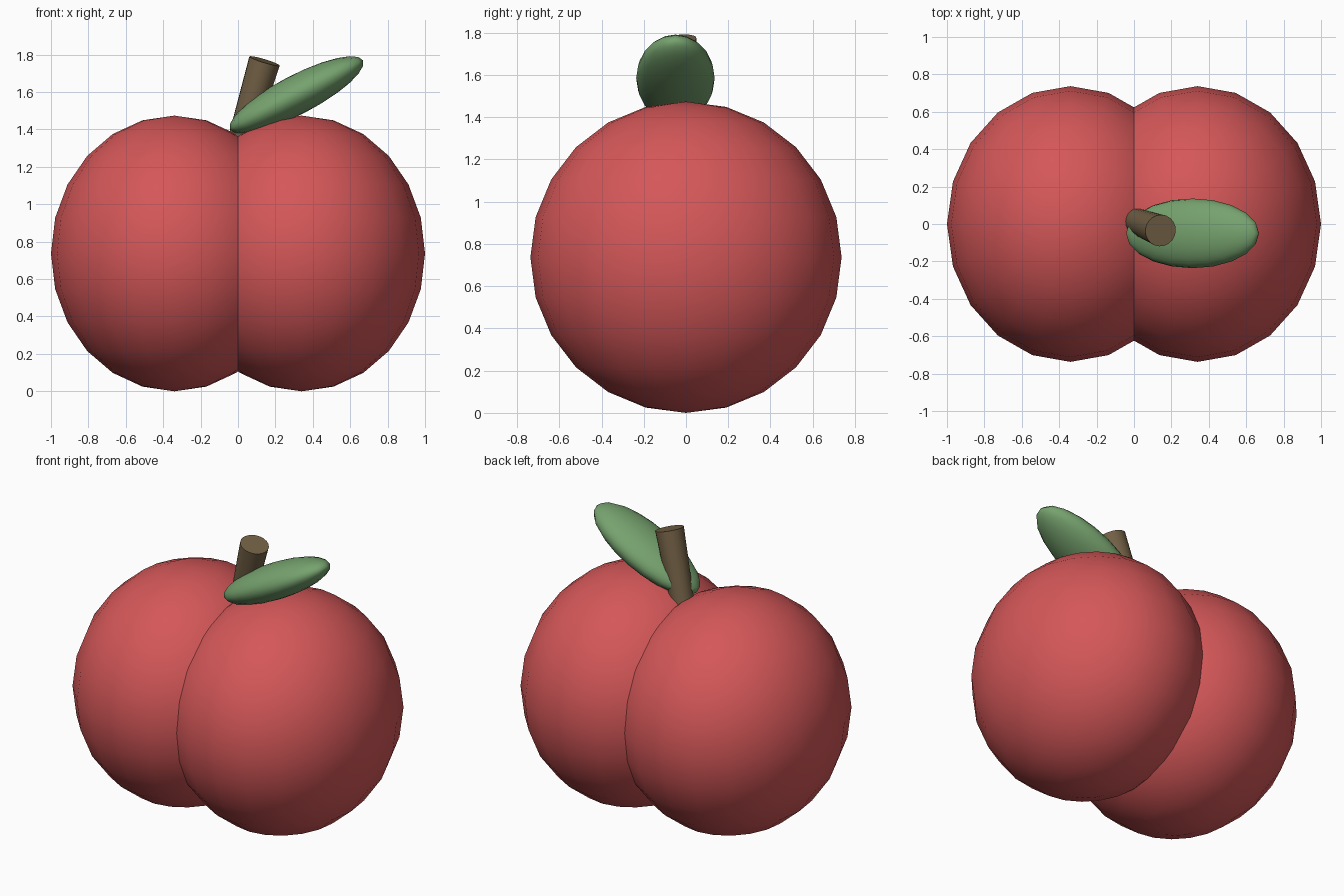
import bpy
import math
from mathutils import Vector

default_cube = bpy.data.objects.get("Cube")
if default_cube:
    bpy.data.objects.remove(default_cube, do_unlink=True)


def flat_colour(name, rgb):
    mat = bpy.data.materials.new(name)
    mat.use_nodes = True
    colour = (*rgb, 1)
    mat.diffuse_color = colour
    mat.node_tree.nodes["Principled BSDF"].inputs["Base Color"].default_value = colour
    return mat


def finish(name, material):
    obj = bpy.context.object
    obj.name = name
    obj.data.materials.append(material)
    bpy.ops.object.shade_smooth_by_angle(angle=math.radians(40))
    return obj


def ellipsoid(name, centre, radii, material, tilt=0):
    bpy.ops.mesh.primitive_uv_sphere_add(
        segments=20, ring_count=12, radius=1, location=centre, rotation=(0, tilt, 0))
    bpy.context.object.scale = radii
    return finish(name, material)


def tapered_rod(name, start, end, r_start, r_end, material):
    start, end = Vector(start), Vector(end)
    axis = end - start
    bpy.ops.mesh.primitive_cone_add(
        vertices=20, radius1=r_start, radius2=r_end, depth=axis.length,
        location=(start + end) / 2, rotation=axis.to_track_quat('Z', 'Y').to_euler())
    return finish(name, material)


red = flat_colour("fruit red", (0.66, 0.095, 0.098))
green = flat_colour("leaf green", (0.18, 0.36, 0.155))
brown = flat_colour("stem brown", (0.17, 0.118, 0.06))

# Two overlapping lobes form the fruit
for side, label in ((1, "left"), (-1, "right")):
    ellipsoid(f"{label}_lobe", (side * 0.34, 0, 0.737), (0.66, 0.737, 0.737), red)

# Leaning stem, thicker at its cut top
tapered_rod("stem", (0.002, 0.019, 1.3), (0.142, -0.035, 1.766), 0.068, 0.085, brown)

# Plump leaf rising to the fruit's left
ellipsoid("leaf", (0.313, -0.05, 1.585), (0.4, 0.186, 0.105), green, math.radians(-27.5))
